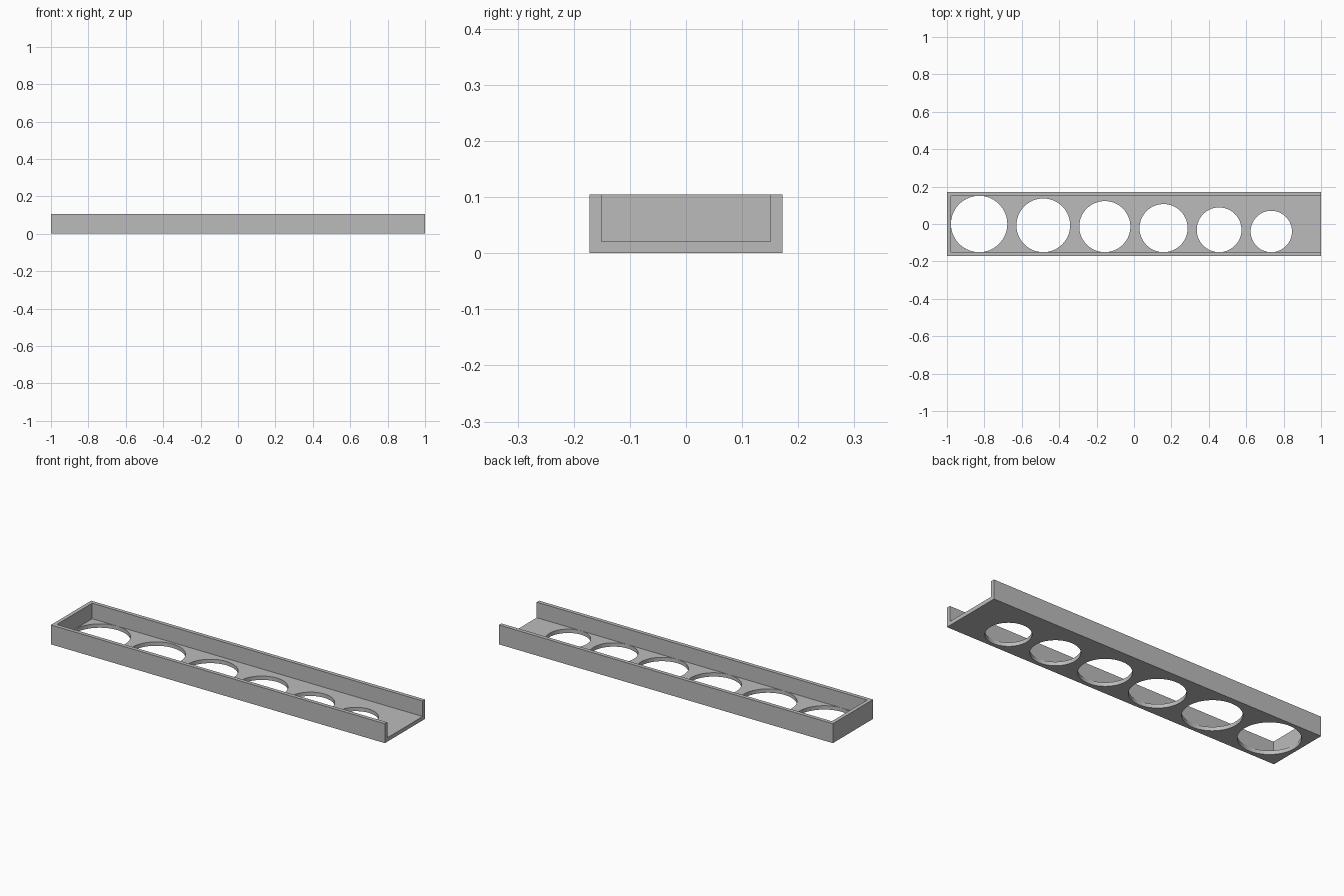
import bpy

cube = bpy.data.objects.get("Cube")
if cube:
    bpy.data.objects.remove(cube, do_unlink=True)

# Main dimensions
HALF_X, HALF_Y, HEIGHT = 1.0, 0.172, 0.105
WALL, FLOOR, GAP = 0.021, 0.021, 0.048
RADII = (0.151, 0.144, 0.137, 0.129, 0.12, 0.111)

grey = bpy.data.materials.new("plain grey")
grey.use_nodes = True
colour = (0.5, 0.5, 0.5, 1)
grey.diffuse_color = colour
grey.node_tree.nodes["Principled BSDF"].inputs["Base Color"].default_value = colour


def box(name, low, high):
    bpy.ops.mesh.primitive_cube_add(size=1, location=[(a + b) / 2 for a, b in zip(low, high)])
    ob = bpy.context.object
    ob.name = name
    ob.scale = [b - a for a, b in zip(low, high)]
    bpy.ops.object.transform_apply(location=True, rotation=False, scale=True)
    ob.data.materials.append(grey)
    return ob


def cut(target, cutter):
    cutter.hide_render = True
    mod = target.modifiers.new("cut", "BOOLEAN")
    mod.operation = "DIFFERENCE"
    mod.solver = "EXACT"
    mod.object = cutter
    bpy.context.view_layer.objects.active = target
    bpy.ops.object.modifier_apply(modifier=mod.name)
    bpy.data.objects.remove(cutter, do_unlink=True)


# Tray body, hollowed from above and left open at the +x end
tray = box("tray", (-HALF_X, -HALF_Y, 0), (HALF_X, HALF_Y, HEIGHT))
inner_y = HALF_Y - WALL
cut(tray, box("hollow_cutter", (WALL - HALF_X, -inner_y, FLOOR), (HALF_X + 1, inner_y, HEIGHT + 1)))

# Row of shrinking holes, all resting against the front wall
edge = WALL - HALF_X
for radius in RADII:
    bpy.ops.mesh.primitive_cylinder_add(vertices=96, radius=radius - 0.0005, depth=FLOOR * 3,
                                        location=(edge + radius, radius - inner_y, FLOOR / 2))
    hole = bpy.context.object
    hole.data.materials.append(grey)
    cut(tray, hole)
    edge += 2 * radius + GAP

# Smooth hole rims, sharp corners
bpy.ops.object.select_all(action="DESELECT")
tray.select_set(True)
bpy.context.view_layer.objects.active = tray
bpy.ops.object.shade_smooth_by_angle()
